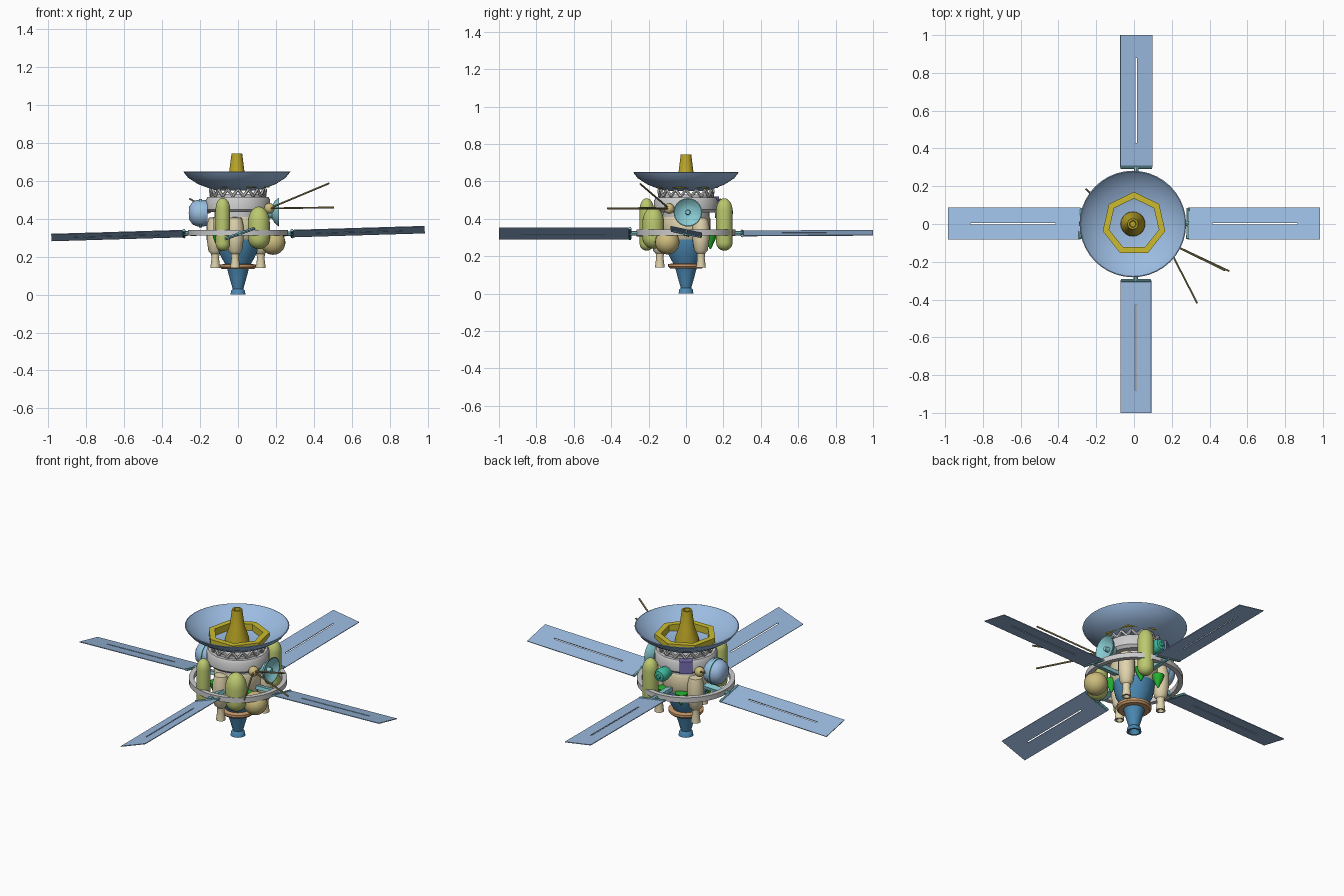
import bpy, bmesh, math
from mathutils import Vector, Matrix

if "Cube" in bpy.data.objects:
    bpy.data.objects.remove(bpy.data.objects["Cube"])

COL = dict(blue=(.33, .5, .75), engine=(.07, .25, .45), gold=(.5, .38, .02), yellow=(.6, .5, .03),
           tank=(.5, .58, .16), tan=(.75, .66, .42), ball=(.6, .5, .2), teal=(.25, .6, .65),
           green=(.02, .45, .03), dome=(.05, .5, .35), orange=(.6, .33, .15), purple=(.18, .16, .45),
           rod=(.35, .29, .12))
MATS = {}


def finish(name, bm, col=None, smooth=True):
    bmesh.ops.remove_doubles(bm, verts=bm.verts, dist=1e-5)
    bmesh.ops.recalc_face_normals(bm, faces=bm.faces)
    me = bpy.data.meshes.new(name)
    bm.to_mesh(me)
    bm.free()
    ob = bpy.data.objects.new(name, me)
    bpy.context.collection.objects.link(ob)
    if col:
        if col not in MATS:
            MATS[col] = bpy.data.materials.new(col)
            MATS[col].diffuse_color = (*COL[col], 1)
        me.materials.append(MATS[col])
    if smooth:
        bpy.ops.object.select_all(action='DESELECT')
        ob.select_set(True)
        bpy.context.view_layer.objects.active = ob
        bpy.ops.object.shade_smooth_by_angle(angle=math.radians(35))
    return ob


def lathe(name, prof, col=None, loc=(0, 0, 0), axis=(0, 0, 1), n=32, closed=False, start=0, smooth=True):
    """Spin (radius, height) points about an axis."""
    bm = bmesh.new()
    m = Matrix.Translation(loc) @ Vector((0, 0, 1)).rotation_difference(Vector(axis)).to_matrix().to_4x4()
    rings = []
    for r, h in prof:
        rings.append([bm.verts.new(m @ Vector((r * math.cos(start + math.tau * i / n),
                                               r * math.sin(start + math.tau * i / n), h))) for i in range(n)])
    pairs = list(zip(rings, rings[1:])) + ([(rings[-1], rings[0])] if closed else [])
    for a, b in pairs:
        for i in range(n):
            bm.faces.new((a[i], a[(i + 1) % n], b[(i + 1) % n], b[i]))
    bmesh.ops.remove_doubles(bm, verts=bm.verts, dist=1e-5)
    return finish(name, bm, col, smooth)


def rod(name, a, b, r, col=None, n=8):
    a, b = Vector(a), Vector(b)
    length = (b - a).length
    return lathe(name, [(0, 0), (r, 0), (r, length), (0, length)], col, a, (b - a).normalized(), n)


def ball(name, loc, r, col):
    bm = bmesh.new()
    bmesh.ops.create_uvsphere(bm, u_segments=24, v_segments=14, radius=r, matrix=Matrix.Translation(loc))
    return finish(name, bm, col)


def tank(name, x, y, z0, z1, r):
    arc = [(r * math.sin(math.radians(a)), math.cos(math.radians(a))) for a in range(0, 91, 15)]
    cap = r * 1.5
    prof = [(s, z1 - cap + c * cap) for s, c in arc] + [(s, z0 + r - c * r) for s, c in reversed(arc)]
    lathe(name, prof, 'tank', (x, y, 0), n=24)


# engine, collar and tan core
lathe('engine_body', [(0, .36), (.11, .36), (.115, .29), (.1, .22), (.065, .155), (.058, .14), (.045, .09),
                      (.028, .03), (.036, .022), (.04, 0), (.03, 0), (.02, .03), (0, .05)], 'engine')
lathe('engine_collar', [(.05, .135), (.085, .135), (.095, .145), (.095, .158), (.05, .165)], 'orange', closed=True)
lathe('core', [(0, .28), (.115, .29), (.13, .32), (.13, .4), (.125, .41), (0, .41)], 'tan')

# stepped grey body
lathe('body', [(0, .395), (.125, .395), (.125, .435), (.155, .435), (.17, .45), (.17, .5), (.16, .515),
               (.14, .515), (.14, .53), (0, .53)])

# zigzag truss below the dish
N = 16
for i in range(N * 2):
    p = []
    for k in (i, i + 1):
        a = math.tau * k / (N * 2)
        p.append((.145 * math.cos(a), .145 * math.sin(a), .52 if k % 2 else .555))
    rod('truss_strut', p[0], p[1], .008, n=6)

# dish, heptagon ring and feed horn
lathe('dish', [(0, .55), (.11, .55), (.15, .562), (.205, .583), (.258, .617), (.282, .648), (.277, .65),
               (.252, .623), (.2, .592), (.15, .571), (.11, .56), (0, .56)], 'blue', (-.006, 0, 0), n=40)
lathe('dish_ring', [(.135, .565), (.17, .565), (.17, .605), (.135, .605)], 'yellow', n=7, closed=True,
      start=math.pi / 2, smooth=False)
lathe('feed_horn', [(0, .55), (.066, .55), (.064, .58), (.04, .65), (.028, .745), (.018, .745), (.015, .72), (0, .72)],
      'gold', (-.006, 0, 0), n=20)

# equipment ring with spokes
lathe('equipment_ring', [(.238, .312), (.265, .312), (.265, .342), (.238, .342)], n=48, closed=True)

# propellant tanks
tank('slim_tank_front', -.08, -.21, .23, .51, .038)
tank('slim_tank_back', .09, .205, .23, .51, .044)
tank('wide_tank', .11, -.175, .24, .465, .058)
ball('round_tank', (.185, -.1, .275), .065, 'ball')

# thrusters and green nozzles
for x, y in ((-.015, -.14), (.12, .08), (-.12, .08)):
    lathe('thruster', [(0, .41), (.035, .405), (.045, .36), (.045, .29), (.036, .23), (.022, .215), (.02, .19),
                       (.026, .14), (.018, .14), (0, .18)], 'tan', (x, y, 0), n=20)
for x, y in ((.1, -.07), (-.1, -.07), (-.06, .13), (.06, .13)):
    lathe('green_nozzle', [(0, .32), (.035, .315), (.028, .29), (.004, .24), (0, .24)], 'green', (x, y, 0), n=12)

# side dish facing right
lathe('side_dish', [(0, 0), (.03, 0), (.035, .025), (.06, .04), (.076, .06), (.072, .061), (.055, .047),
                    (.03, .034), (.014, .034), (.012, .06), (0, .06)], 'teal', (.155, .01, .435), (1, 0, 0))
# drum sensor facing left
lathe('side_drum', [(0, 0), (.066, 0), (.07, .02), (.07, .055), (.06, .08), (.035, .097), (0, .1)],
      'blue', (-.16, 0, .43), (-1, 0, 0))
lathe('side_drum_band', [(.06, .03), (.075, .03), (.075, .045), (.06, .045)], 'teal', (-.16, 0, .43),
      (-1, 0, 0), closed=True)
# green dome at the back
lathe('back_dome', [(0, 0), (.03, 0), (.038, .04), (.038, .065), (.028, .085), (.014, .088), (.01, .095), (0, .095)],
      'dome', (.01, .155, .435), (0, 1, 0), n=24)

# purple instrument box
bm = bmesh.new()
m = Matrix.Translation((-.095, .137, .485)) @ Matrix.Rotation(math.radians(35), 4, 'Z') @ Matrix.Diagonal((.07, .05, .07, 1))
bmesh.ops.create_cube(bm, size=1, matrix=m)
finish('instrument_box', bm, 'purple', False)

# antenna balls and rods
hub = (.165, -.09, .455)
ball('antenna_hub', hub, .028, 'ball')
for tip in ((.48, -.245, .587), (.505, -.25, .46), (.335, -.42, .456)):
    rod('antenna_rod', hub, tip, .005, 'rod')
hub = (-.16, .1, .455)
ball('antenna_hub_back', hub, .028, 'ball')
rod('antenna_rod_back', hub, (-.255, .185, .505), .005, 'rod')

# solar wings: slotted panel, hinge bar and arm; (heading, tilt, rise, inner, outer, offset)
WINGS = ((0, -12, 1.7, .285, .985, .002), (90, 9, .3, .3, 1, -.012),
         (180, 12, -1.7, .285, .985, -.002), (270, 20, 0, .3, 1, .01))
for head, tilt, rise, r0, r1, off in WINGS:
    m = (Matrix.Rotation(math.radians(head), 4, 'Z') @ Matrix.Translation((r0, off, .322))
         @ Matrix.Rotation(math.radians(-rise), 4, 'Y') @ Matrix.Rotation(math.radians(tilt), 4, 'X'))
    us, vs = (0, .13, .58, r1 - r0), (-.086, -.004, .004, .086)
    bm = bmesh.new()
    g = [[bm.verts.new(m @ Vector((u, v, .002))) for v in vs] for u in us]
    for i in range(3):
        for j in range(3):
            if (i, j) != (1, 1):
                bm.faces.new((g[i][j], g[i + 1][j], g[i + 1][j + 1], g[i][j + 1]))
    wing = finish('solar_wing', bm, 'blue', False)
    s = wing.modifiers.new('thickness', 'SOLIDIFY')
    s.thickness = .004
    rod('wing_hinge', m @ Vector((0, -.083, 0)), m @ Vector((0, .083, 0)), .008, 'teal')
    rod('wing_arm', m @ Vector((-.05, 0, 0)), m @ Vector((.005, 0, 0)), .012, 'teal')
    bm = bmesh.new()
    bmesh.ops.create_cube(bm, size=1, matrix=m @ Matrix.Translation((-.1, 0, 0)) @ Matrix.Diagonal((.13, .035, .02, 1)))
    finish('wing_bracket', bm, 'teal', False)

for m in bpy.data.materials:
    if m.users and not m.is_grease_pencil:
        m.use_nodes = True
        m.node_tree.nodes["Principled BSDF"].inputs["Base Color"].default_value = m.diffuse_color
